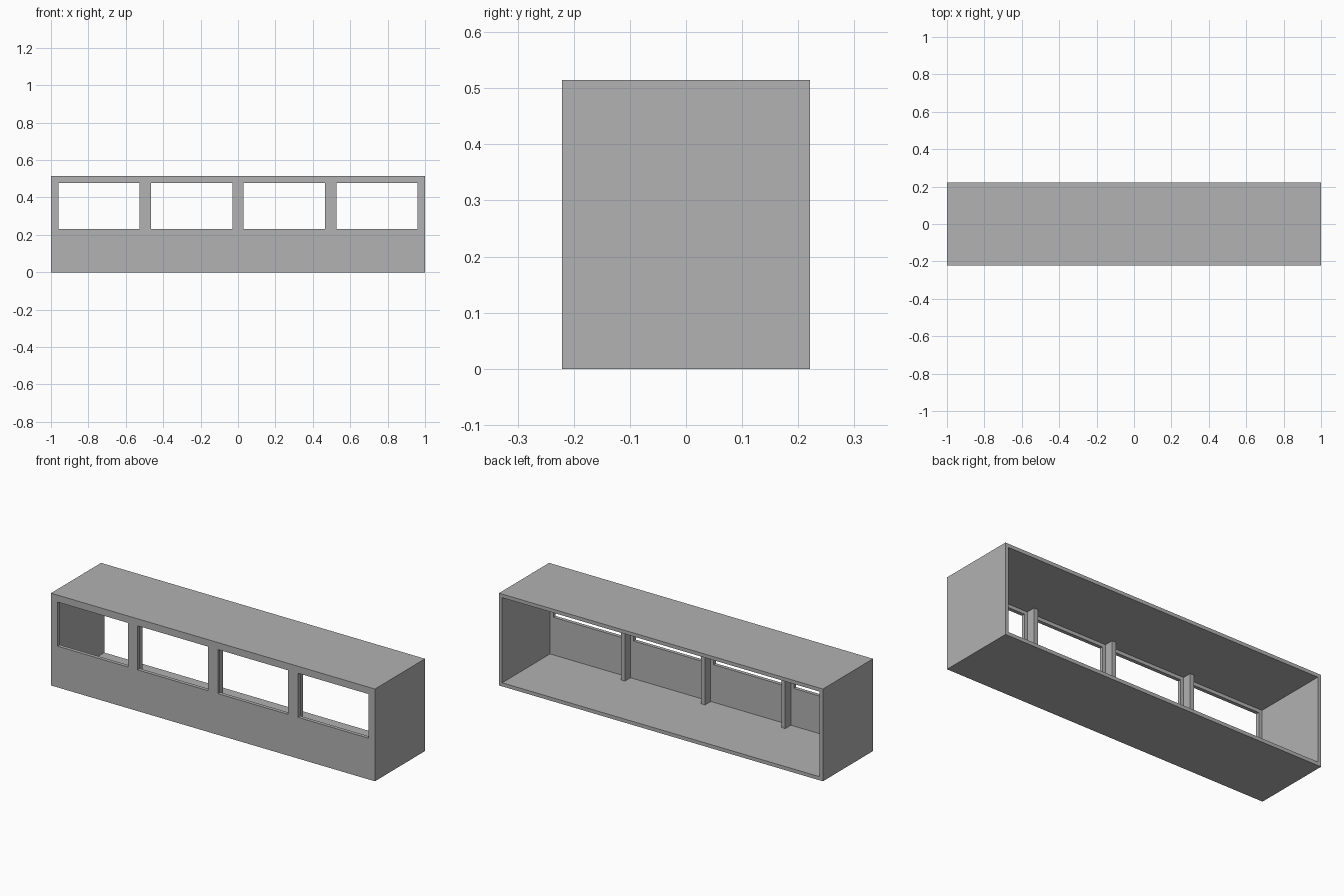
import bpy
import bmesh
from mathutils import Matrix

default = bpy.data.objects.get("Cube")
if default:
    bpy.data.objects.remove(default, do_unlink=True)

LENGTH, DEPTH, HEIGHT = 2.0, 0.442, 0.515
WALL = 0.02
PITCH = 0.495          # spacing of windows and posts
FRONT = -DEPTH / 2

grey = bpy.data.materials.new("plain grey")
grey.use_nodes = True
colour = (0.445, 0.445, 0.445, 1)
grey.diffuse_color = colour
grey.node_tree.nodes["Principled BSDF"].inputs["Base Color"].default_value = colour


def boxes(name, bounds):
    """One object holding a box for each (low corner, high corner) pair."""
    bm = bmesh.new()
    for low, high in bounds:
        size = [h - l for l, h in zip(low, high)]
        centre = [(l + h) / 2 for l, h in zip(low, high)]
        bmesh.ops.create_cube(bm, size=1, matrix=Matrix.Translation(centre) @ Matrix.Diagonal((*size, 1)))
    mesh = bpy.data.meshes.new(name)
    bm.to_mesh(mesh)
    bm.free()
    mesh.materials.append(grey)
    obj = bpy.data.objects.new(name, mesh)
    bpy.context.collection.objects.link(obj)
    return obj


def cut(target, cutter):
    mod = target.modifiers.new("cut", 'BOOLEAN')
    mod.operation = 'DIFFERENCE'
    mod.solver = 'EXACT'
    mod.object = cutter
    cutter.hide_render = True
    bpy.context.view_layer.objects.active = target
    bpy.ops.object.modifier_apply(modifier=mod.name)
    bpy.data.objects.remove(cutter, do_unlink=True)


# Cabinet shell, hollowed from the open back
half = LENGTH / 2
shell = boxes("cabinet_shell", [((-half, FRONT, 0), (half, -FRONT, HEIGHT))])
cut(shell, boxes("hollow", [((-half + WALL, FRONT + WALL, WALL),
                             (half - WALL, -FRONT + 0.1, HEIGHT - WALL))]))

# Row of four window openings in the front wall
centres = [(i - 1.5) * PITCH for i in range(4)]
cut(shell, boxes("windows", [((x - 0.217, FRONT - 0.1, 0.23),
                              (x + 0.217, FRONT + WALL + 0.01, 0.476)) for x in centres]))

# Upright posts behind the front wall, from floor to roof
for name, x in (("right_post", -PITCH), ("middle_post", 0), ("left_post", PITCH)):
    boxes(name, [((x - 0.012, FRONT + WALL, WALL), (x + 0.012, FRONT + WALL + 0.05, HEIGHT - WALL))])
